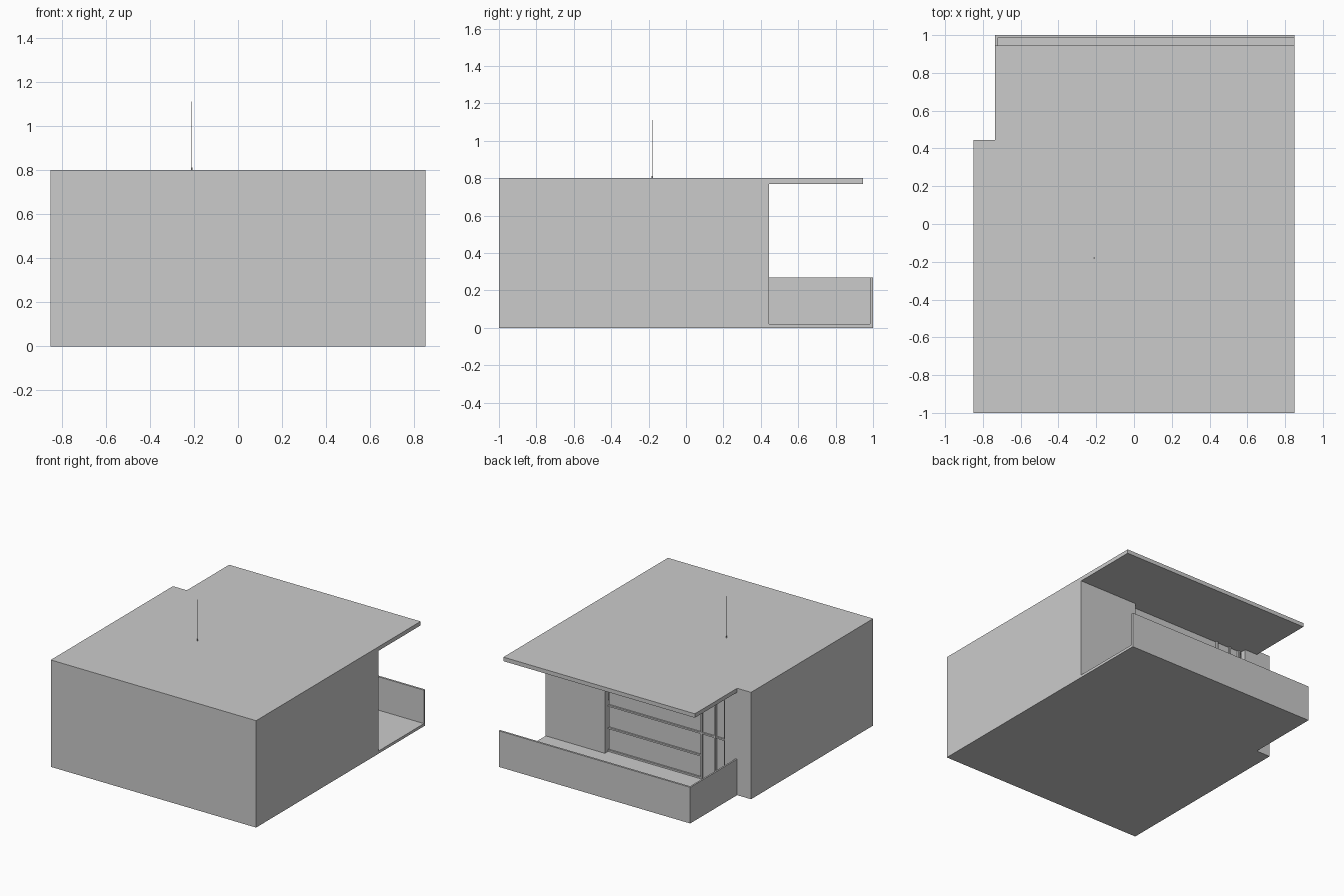
import bpy
import math
from mathutils import Vector, Matrix

if "Cube" in bpy.data.objects:
    bpy.data.objects.remove(bpy.data.objects["Cube"])


def box(name, x0, x1, y0, y1, z0, z1, matrix=None):
    """Axis-aligned box from its limits, optionally placed by a matrix."""
    corners = [(x, y, z) for x in (x0, x1) for y in (y0, y1) for z in (z0, z1)]
    if matrix:
        corners = [matrix @ Vector(c) for c in corners]
    faces = [(0, 1, 3, 2), (4, 6, 7, 5), (0, 4, 5, 1),
             (2, 3, 7, 6), (0, 2, 6, 4), (1, 5, 7, 3)]
    mesh = bpy.data.meshes.new(name)
    mesh.from_pydata(corners, [], faces)
    ob = bpy.data.objects.new(name, mesh)
    bpy.context.collection.objects.link(ob)
    return ob


def slab(name, outline, z0, z1):
    """Flat slab from a plan outline (counter-clockwise)."""
    n = len(outline)
    verts = [(x, y, z) for z in (z0, z1) for x, y in outline]
    faces = [tuple(range(n))[::-1], tuple(range(n, 2 * n))]
    faces += [(i, (i + 1) % n, (i + 1) % n + n, i + n) for i in range(n)]
    mesh = bpy.data.meshes.new(name)
    mesh.from_pydata(verts, [], faces)
    ob = bpy.data.objects.new(name, mesh)
    bpy.context.collection.objects.link(ob)
    return ob


def cylinder(name, x, y, z0, z1, r, r_top=None, sides=24):
    bpy.ops.mesh.primitive_cone_add(vertices=sides, radius1=r,
                                    radius2=r if r_top is None else r_top,
                                    depth=z1 - z0, location=(x, y, (z0 + z1) / 2))
    ob = bpy.context.object
    ob.name = name
    bpy.ops.object.shade_smooth_by_angle()
    return ob


# Main plan dimensions
X, BACK, STEP, END, ROOF_END = 0.85, 0.445, -0.735, 1.0, 0.945
FLOOR, CEIL, TOP = 0.02, 0.77, 0.80
W = 0.02


def plan(end):
    return [(-X, -1), (X, -1), (X, end), (STEP, end), (STEP, BACK), (-X, BACK)]


# Floor and roof slabs share the stepped plan
slab("floor_slab", plan(END), 0, FLOOR)
slab("roof_slab", plan(ROOF_END), CEIL, TOP)

# Room walls
box("front_wall", -X, X, -1, -1 + W, FLOOR, CEIL)
box("left_wall", -X, -X + W, -1 + W, BACK, FLOOR, CEIL)
box("right_wall", X - W, X, -1 + W, BACK, FLOOR, CEIL)
box("back_wall_right", 0.36, X - W, BACK - 0.045, BACK, FLOOR, CEIL)
box("back_wall_left", -X + W, -0.63, BACK - 0.045, BACK, FLOOR, CEIL)

# Balcony parapet, open on the right end
box("balcony_parapet", STEP, X, END - 0.015, END, FLOOR, 0.27)
box("balcony_side_parapet", STEP, STEP + 0.012, BACK, END - 0.015, FLOOR, 0.27)

# Recessed glazing with its bars
GY = 0.395
box("window_glass", -0.63, 0.36, GY - 0.006, GY, FLOOR, CEIL)
for i in range(5):
    z = FLOOR + i * 0.168
    x_end = -0.60 if i in (2, 4) else -0.405
    box("window_rail", x_end, 0.36, GY, GY + 0.012, z, z + 0.012)
for x in (-0.405, -0.52, -0.60):
    box("window_stile", x - 0.012, x, GY, GY + 0.014, FLOOR, CEIL)

# Pendant lamp whose cord passes through the roof
CX, CY = -0.21, -0.18
cylinder("lamp_cord", CX, CY, 0.55, 1.11, 0.002, sides=8)
cylinder("lamp_collar", CX, CY, TOP, 0.812, 0.004, sides=8)
cylinder("lamp_shade", CX, CY, 0.47, 0.55, 0.09, 0.03)

# Round dining table
cylinder("table_top", CX, CY, 0.24, 0.255, 0.17, sides=32)
cylinder("table_stem", CX, CY, 0.03, 0.24, 0.02)
cylinder("table_foot", CX, CY, FLOOR, 0.03, 0.09)

# Chairs in a ring around the table
for i in range(6):
    m = (Matrix.Translation((CX, CY, 0))
         @ Matrix.Rotation(i * math.pi / 3, 4, 'Z') @ Matrix.Translation((0.24, 0, 0)))
    box("chair_seat", -0.06, 0.06, -0.06, 0.06, 0.14, 0.155, m)
    box("chair_back", 0.05, 0.06, -0.06, 0.06, 0.155, 0.33, m)
    for sx in (-0.055, 0.055):
        for sy in (-0.055, 0.055):
            box("chair_leg", sx - 0.005, sx + 0.005, sy - 0.005, sy + 0.005, 0, 0.14, m)

# Wall shelves on the left wall
for z in (0.46, 0.55, 0.64):
    box("wall_shelf", -X, -X + 0.09, 0.0, 0.22, z, z + 0.012)
